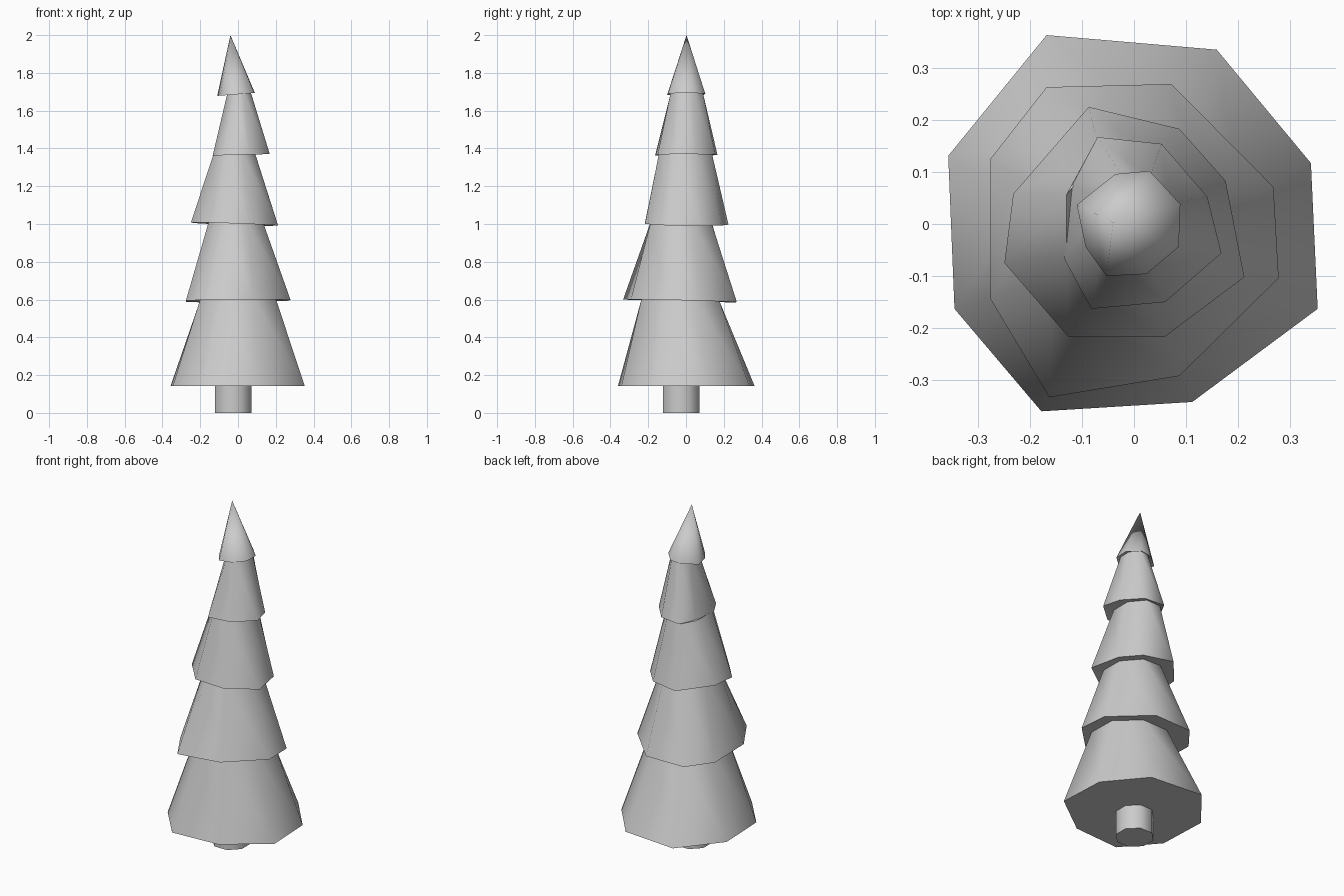
import bpy, bmesh
from math import radians, cos, sin

if "Cube" in bpy.data.objects:
    bpy.data.objects.remove(bpy.data.objects["Cube"])

SIDES = 8


def octagon(cx, cy, rx, ry):
    """Octagon with flats on the axes; rx, ry are half-widths across the flats."""
    k = 1 / cos(radians(22.5))
    angles = [radians(112.5 - 45 * i) for i in range(SIDES)]
    return [(cx + rx * k * cos(a), cy + ry * k * sin(a)) for a in angles]


def finish(bm, name):
    bmesh.ops.recalc_face_normals(bm, faces=bm.faces)
    me = bpy.data.meshes.new(name)
    bm.to_mesh(me)
    bm.free()
    me.shade_smooth()
    me.set_sharp_from_angle(angle=radians(62))
    ob = bpy.data.objects.new(name, me)
    bpy.context.collection.objects.link(ob)
    return ob


def ring(bm, points, z, tilt=(0, 0)):
    return [bm.verts.new((x, y, z + tilt[0] * x + tilt[1] * y)) for x, y in points]


def bridge(bm, a, b):
    for i in range(SIDES):
        j = (i + 1) % SIDES
        bm.faces.new((a[i], a[j], b[j], b[i]))


# Each tier: base height, tilt, uneven rim outline, top octagon (cx, cy, rx, ry)
tiers = [
    (0.143, (0, 0),
     [(-.168, .363), (.159, .335), (.340, .117), (.353, -.163),
      (.112, -.342), (-.178, -.360), (-.345, -.163), (-.357, .131)],
     (0.0, -0.03, 0.20, 0.205)),
    (0.593, (0.01, -0.025),
     [(-.168, .263), (.072, .269), (.268, .071), (.278, -.104),
      (.087, -.292), (-.163, -.333), (-.276, -.144), (-.276, .125)],
     (-0.01, -0.025, 0.145, 0.162)),
    (0.998, (-0.035, -0.02),
     [(-.087, .225), (.087, .183), (.176, .083), (.212, -.102),
      (.059, -.217), (-.126, -.217), (-.249, -.075), (-.232, .058)],
     (-0.02, -0.003, 0.11, 0.14)),
    (1.366, (0.025, 0),
     [(-.070, .167), (.053, .154), (.141, .052), (.168, -.056),
      (.060, -.150), (-.082, -.163), (-.134, -.067), (-.118, .079)],
     (0.005, 0.004, 0.062, 0.085)),
    (1.687, (0.08, 0),
     [(-.036, .096), (.030, .102), (.089, .038), (.086, -.044),
      (.024, -.096), (-.053, -.100), (-.093, -.044), (-.110, .037)],
     None),
]

# Foliage: one continuous skin of stacked skirts ending in a point
bm = bmesh.new()
inner = None
for i, (z, tilt, outline, top) in enumerate(tiers):
    rim = ring(bm, outline, z, tilt)
    if inner:
        bridge(bm, inner, rim)
    else:
        bm.faces.new(rim)
    if top:
        nz, ntilt = tiers[i + 1][:2]
        inner = ring(bm, octagon(*top), nz + 0.007, ntilt)
        bridge(bm, rim, inner)
    else:
        tip = bm.verts.new((-0.04, 0.003, 2.0))
        for k in range(SIDES):
            bm.faces.new((rim[k], rim[(k + 1) % SIDES], tip))
finish(bm, "foliage")

# Trunk
bm = bmesh.new()
outline = octagon(-0.026, -0.026, 0.097, 0.097)
low, high = ring(bm, outline, 0), ring(bm, outline, 0.16)
bridge(bm, low, high)
bm.faces.new(low)
bm.faces.new(high)
finish(bm, "trunk")
